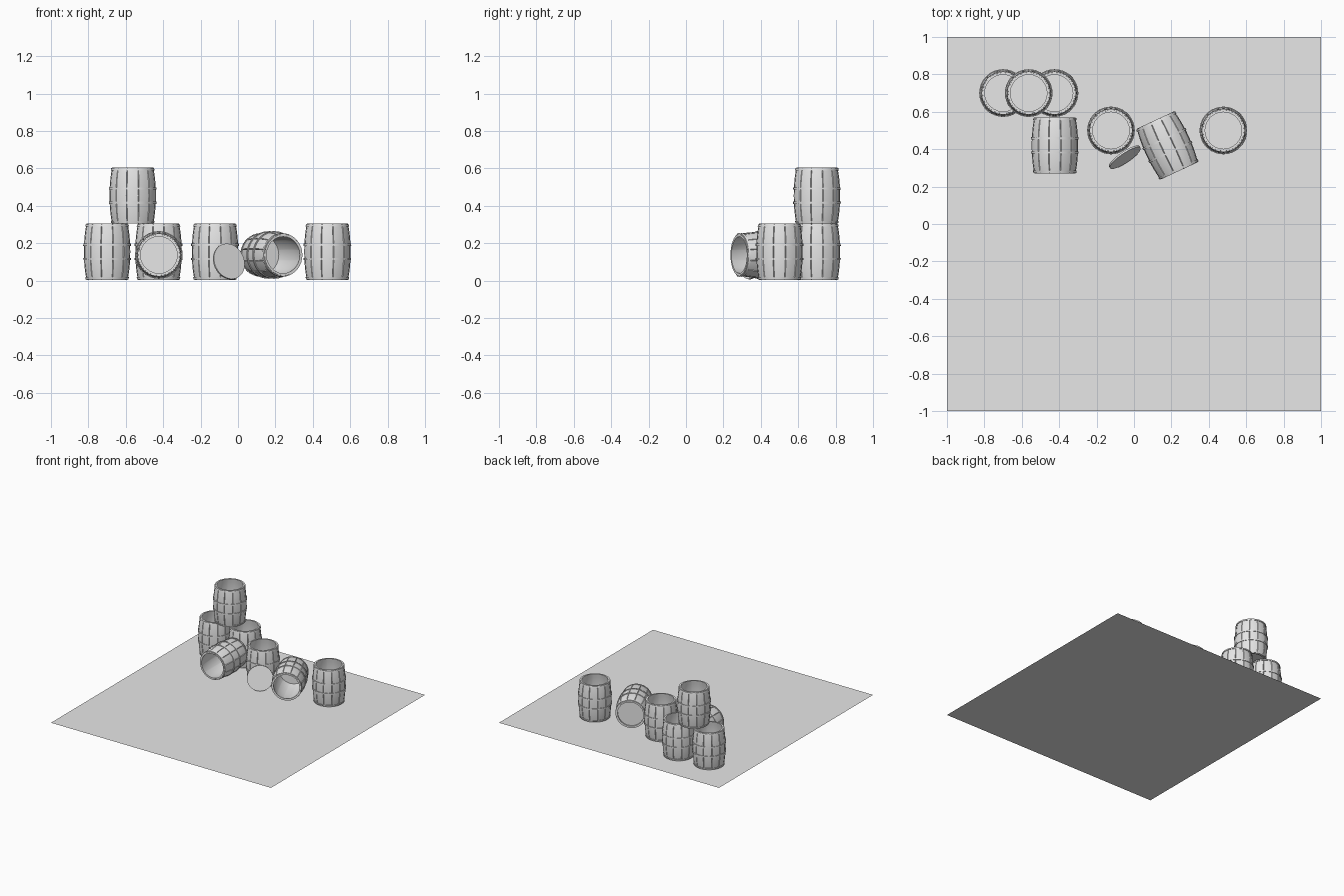
import bpy, bmesh, math
from math import radians, pi, cos, sin
from mathutils import Vector

if "Cube" in bpy.data.objects:
    bpy.data.objects.remove(bpy.data.objects["Cube"])

STAVES = 12
HEIGHT = 0.30
WALL = 0.012

grey = bpy.data.materials.new("plain grey")
grey.diffuse_color = (0.8, 0.8, 0.8, 1)
grey.use_nodes = True
grey.node_tree.nodes["Principled BSDF"].inputs["Base Color"].default_value = grey.diffuse_color


def bulge(z):
    """Outer stave radius at height z."""
    u = (z - HEIGHT / 2) / (HEIGHT / 2)
    return 0.124 - 0.014 * abs(u) ** 2.2


def lathe(name, profile, angles, closed=False):
    """Revolve (radius, z, grooved) points; angles are (angle, groove depth)."""
    bm = bmesh.new()
    rings = []
    for r, z, grooved in profile:
        if r == 0:
            rings.append([bm.verts.new((0, 0, z))] * len(angles))
        else:
            rings.append([bm.verts.new(((r - d * grooved) * cos(a), (r - d * grooved) * sin(a), z))
                          for a, d in angles])
    pairs = list(zip(rings, rings[1:]))
    if closed:
        pairs.append((rings[-1], rings[0]))
    n = len(angles)
    for lo, hi in pairs:
        for i in range(n):
            j = (i + 1) % n
            quad = list(dict.fromkeys((lo[i], lo[j], hi[j], hi[i])))
            bm.faces.new(quad)
    bmesh.ops.recalc_face_normals(bm, faces=bm.faces)
    mesh = bpy.data.meshes.new(name)
    bm.to_mesh(mesh)
    bm.free()
    mesh.materials.append(grey)
    return mesh


def place(name, mesh, loc, rot=(0, 0, 0)):
    ob = bpy.data.objects.new(name, mesh)
    ob.location, ob.rotation_euler = loc, rot
    bpy.context.collection.objects.link(ob)
    return ob


# barrel body: staves with narrow grooves, open top, floor near the bottom
step = 2 * pi / STAVES
gap = 0.02
stave_angles = []
for k in range(STAVES):
    a = (k + 0.5) * step
    stave_angles += [(a, 0.005), (a + gap, 0), (a + step / 2, 0), (a + step - gap, 0)]
levels = [HEIGHT * i / 10 for i in range(11)]
body_profile = [(0, 0.012, 0), (bulge(0) - WALL, 0.012, 0), (bulge(0) - WALL, 0, 0)]
body_profile += [(bulge(z), z, 1) for z in levels]
body_profile += [(bulge(z) - WALL, z, 0) for z in reversed(levels[1:])]
body_profile += [(bulge(0.024) - WALL, 0.024, 0), (0, 0.024, 0)]
body = lathe("barrel_staves", body_profile, stave_angles)

# four hoops: one at each rim and two around the belly
round_angles = [(2 * pi * i / 36, 0) for i in range(36)]


def hoop(z, half=0.006):
    lo, hi = z - half, z + half
    return lathe("barrel_hoop", [(bulge(lo) - 0.004, lo, 0), (bulge(lo) + 0.004, lo, 0),
                                 (bulge(hi) + 0.004, hi, 0), (bulge(hi) - 0.004, hi, 0)],
                 round_angles, closed=True)


hoops = [hoop(z) for z in (0.009, 0.112, 0.188, 0.291)]

# barrel positions: base centre and rotation
side = radians(90)
barrels = [
    ("left_barrel", (-0.70, 0.70, 0.004), (0, 0, 0)),
    ("second_barrel", (-0.425, 0.70, 0.004), (0, 0, 0)),
    ("stacked_barrel", (-0.563, 0.70, 0.304), (0, 0, 0)),
    ("middle_barrel", (-0.123, 0.50, 0.004), (0, 0, 0)),
    ("right_barrel", (0.478, 0.50, 0.004), (0, 0, 0)),
    ("lying_barrel", (-0.423, 0.57, 0.137), (side, 0, 0)),
    ("turned_barrel", (0.115, 0.556, 0.137), (side, 0, radians(25))),
]
for name, loc, rot in barrels:
    place(name + "_staves", body, loc, rot)
    for i, h in enumerate(hoops):
        place(f"{name}_hoop_{i + 1}", h, loc, rot)

# loose lid leaning on the middle barrel
lid = lathe("loose_lid", [(0, -0.005, 0), (0.098, -0.005, 0), (0.098, 0.005, 0), (0, 0.005, 0)],
            round_angles)
place("loose_lid", lid, (-0.049, 0.357, 0.102), (radians(75), 0, radians(34)))

# flat square floor
bm = bmesh.new()
bm.faces.new([bm.verts.new(p) for p in ((-1, -1, 0), (1, -1, 0), (1, 1, 0), (-1, 1, 0))])
floor = bpy.data.meshes.new("floor")
bm.to_mesh(floor)
bm.free()
floor.materials.append(grey)
place("floor", floor, (0, 0, 0))

# smooth round surfaces, keep edges sharp
for mesh in [body, lid] + hoops:
    mesh.shade_smooth()
    mesh.set_sharp_from_angle(angle=radians(30))
